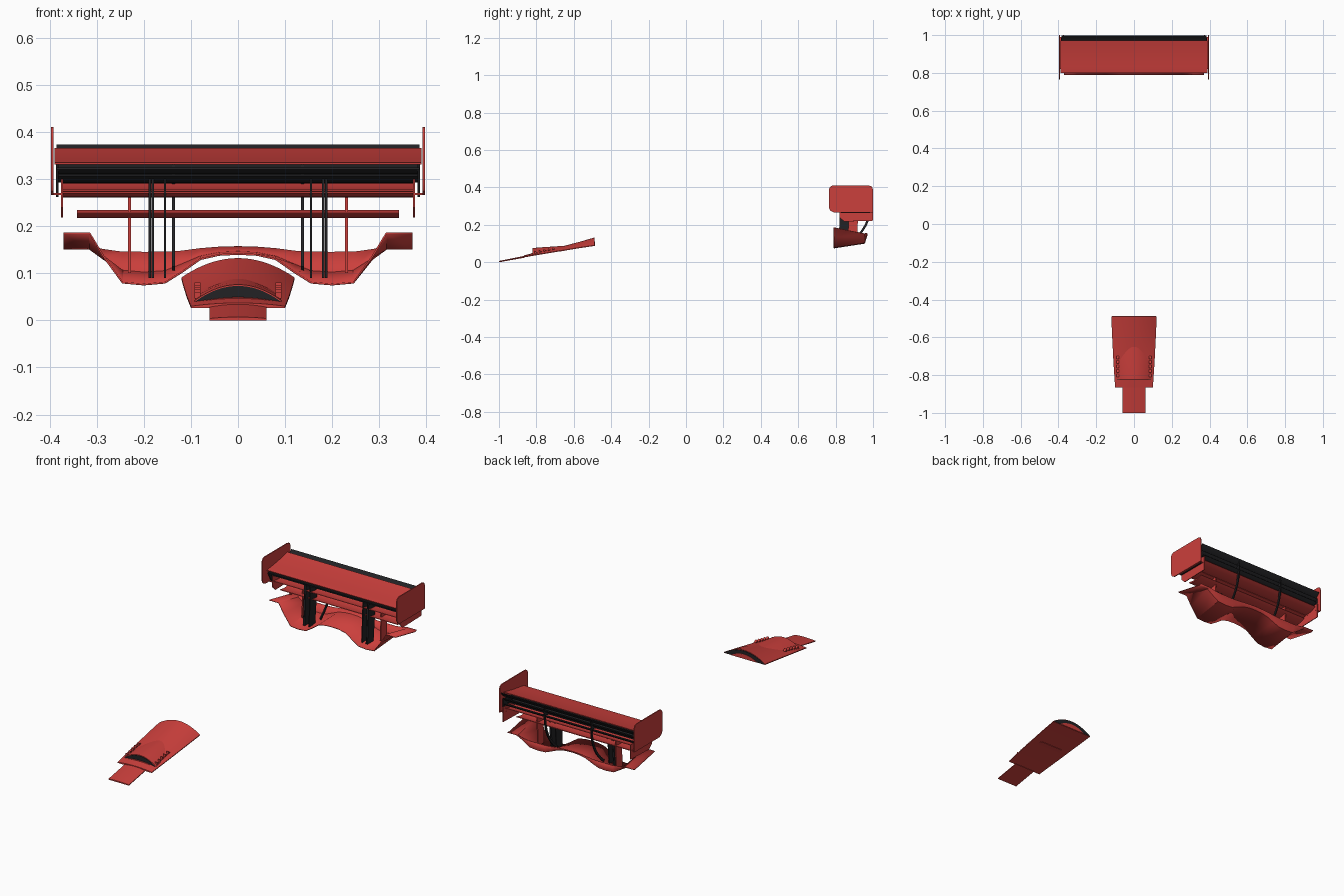
import bpy, bmesh, math
from mathutils import Vector

if "Cube" in bpy.data.objects:
    bpy.data.objects.remove(bpy.data.objects["Cube"])


def material(name, rgb):
    m = bpy.data.materials.new(name)
    m.diffuse_color = (*rgb, 1)
    m.use_nodes = True
    m.node_tree.nodes["Principled BSDF"].inputs["Base Color"].default_value = m.diffuse_color
    return m


RED = material("red_paint", (0.60, 0.05, 0.045))
BLACK = material("black_carbon", (0.016, 0.016, 0.018))


def finish(name, bm, mat, angle=30):
    bmesh.ops.recalc_face_normals(bm, faces=bm.faces)
    me = bpy.data.meshes.new(name)
    bm.to_mesh(me)
    bm.free()
    me.materials.append(mat)
    me.shade_smooth()
    me.set_sharp_from_angle(angle=math.radians(angle))
    ob = bpy.data.objects.new(name, me)
    bpy.context.collection.objects.link(ob)
    return ob


def loft(name, rings, mat, closed=True, caps=True):
    bm = bmesh.new()
    vs = [[bm.verts.new(p) for p in r] for r in rings]
    n = len(rings[0])
    for a, b in zip(vs, vs[1:]):
        for i in range(n if closed else n - 1):
            j = (i + 1) % n
            bm.faces.new((a[i], a[j], b[j], b[i]))
    if caps and closed:
        bm.faces.new(vs[0])
        bm.faces.new(vs[-1])
    return finish(name, bm, mat)


def plate(name, x, thick, pts, mat):
    # side outline in (y, z), given thickness across x
    return loft(name, [[(x + s * thick / 2, y, z) for y, z in pts] for s in (-1, 1)], mat)


def ribbon(path, thick, taper=True):
    # thickens a (y, z) path into a closed outline
    pts = [Vector(p) for p in path]
    up, lo = [], []
    for i, p in enumerate(pts):
        d = (pts[min(i + 1, len(pts) - 1)] - pts[max(i - 1, 0)]).normalized()
        t = i / (len(pts) - 1)
        w = thick / 2 * ((0.35 + 1.3 * math.sqrt(t) * (1 - t)) if taper else 1)
        n = Vector((-d.y, d.x)) * w
        up.append(p + n)
        lo.append(p - n)
    return [tuple(p) for p in up + lo[::-1]]


def bezier(a, b, c, n=10):
    return [tuple((1 - t) ** 2 * a[k] + 2 * t * (1 - t) * b[k] + t * t * c[k] for k in (0, 1))
            for t in [i / n for i in range(n + 1)]]


def wing(name, half, a, b, c, thick, mat):
    return plate(name, 0, 2 * half, ribbon(bezier(a, b, c), thick), mat)


def dome(y, half, bottom, edge, crown, n=24):
    # flat-bottomed section with an arched top
    top = []
    for i in range(n + 1):
        t = -1 + 2 * i / n
        top.append((t * half, y, edge + (crown - edge) * (1 - t * t)))
    return [(-half, y, bottom)] + top + [(half, y, bottom)]


# Nose: narrow tip and wide body
loft("nose_tip", [dome(-1.0, .06, 0, .004, .007), dome(-.86, .06, .025, .029, .035)], RED)
loft("nose_body", [dome(-.865, .10, .026, .030, .037), dome(-.82, .103, .034, .038, .048),
                   dome(-.73, .109, .049, .053, .068), dome(-.65, .113, .062, .066, .088),
                   dome(-.57, .117, .075, .079, .109), dome(-.49, .12, .087, .091, .132)], RED)

# Nose scoop with dark intake
loft("nose_scoop", [dome(-.82, .092, .036, .042, .076), dome(-.77, .09, .046, .05, .080),
                    dome(-.71, .083, .055, .058, .084), dome(-.65, .065, .06, .068, .088)], RED)
loft("scoop_intake", [dome(-.822, .089, .040, .041, .073), dome(-.815, .089, .040, .041, .073)], BLACK)
loft("intake_floor", [dome(-.826, .09, .036, .038, .049), dome(-.81, .09, .038, .040, .050)], RED)

# Small louvres beside the scoop
for s in (-1, 1):
    for i in range(5):
        y = -.81 + i * .024
        z = .046 + i * .005
        plate("louvre", s * .086, .012, [(y, z), (y + .016, z + .005), (y, z + .014)], RED)

# Rear bulkhead of the nose
loft("nose_rear_frame", [dome(-.491, .116, .089, .092, .129), dome(-.488, .116, .089, .092, .129)], BLACK)
loft("nose_rear_panel", [dome(-.489, .075, .088, .090, .112), dome(-.4865, .075, .088, .090, .112)], RED)

# Rear wing planes
wing("main_plane", .39, (.80, .333), (.88, .338), (.972, .364), .010, RED)
wing("main_plane_leading_edge", .385, (.802, .322), (.83, .310), (.90, .318), .012, BLACK)
wing("lower_black_plane", .385, (.815, .308), (.87, .285), (.955, .310), .012, BLACK)
wing("middle_rear_flap", .385, (.93, .312), (.965, .318), (.985, .340), .009, BLACK)
wing("upper_rear_flap", .385, (.955, .340), (.98, .348), (.998, .372), .009, BLACK)
wing("rear_lip", .372, (.945, .293), (.97, .296), (.992, .314), .008, BLACK)

# Red lower slats
wing("upper_slat_front", .372, (.825, .272), (.865, .258), (.91, .270), .008, RED)
wing("upper_slat_rear", .372, (.895, .276), (.94, .268), (.985, .290), .008, RED)
wing("lower_slat", .342, (.84, .228), (.885, .212), (.935, .233), .009, RED)

# Diffuser: half profiles (x, front z, rear z, rear lip z), mirrored
half = [(0, .141, .145, .156), (.04, .139, .143, .155), (.08, .130, .135, .152), (.12, .102, .118, .147),
        (.155, .080, .104, .145), (.20, .076, .101, .145), (.245, .080, .105, .145),
        (.285, .135, .130, .150), (.315, .185, .152, .156), (.37, .185, .152, .156)]
full = [(-x, a, b, c) for x, a, b, c in half[:0:-1]] + half
diffuser = loft("diffuser", [[(x, .79, a) for x, a, b, c in full],
                             [(x, .955, b) for x, a, b, c in full],
                             [(x, .968, c) for x, a, b, c in full]], RED, closed=False)
sol = diffuser.modifiers.new("thickness", 'SOLIDIFY')
sol.thickness = .004
sol.offset = 0

for s in (-1, 1):
    # End plates and strakes
    corner = [(.765 + .022 * (1 - math.cos(a)), .388 + .022 * math.sin(a))
              for a in [i * math.pi / 12 for i in range(7)]]
    plate("end_plate", s * .3945, .005,
          corner + [(.978, .41), (.994, .404), (1.0, .388), (1.0, .266), (.79, .266), (.772, .275), (.765, .29)], RED)
    plate("lower_end_plate", s * .3735, .004,
          [(.82, .30), (1.0, .30), (1.0, .222), (.845, .218), (.822, .24)], RED)
    plate("end_plate_strake", s * .384, .005,
          [(.80, .32), (.985, .335), (.985, .262), (.83, .262)], BLACK)
    plate("end_plate_shelf", s * .382, .022,
          [(.82, .266), (.99, .266), (.99, .270), (.82, .270)], RED)

    # Vertical supports
    for x in (.155, .181, .187):
        plate("wing_support", s * x, .005,
              [(.815, .09), (.865, .09), (.875, .20), (.885, .30), (.825, .30), (.82, .20)], BLACK)
    plate("red_support", s * .23, .006, [(.865, .10), (.915, .10), (.92, .265), (.87, .265)], RED)

    # Curved rear braces
    path = bezier((.985, .345), (1.0, .20), (.885, .11), 14)
    plate("curved_brace", s * .137, .006, ribbon(path, .012, False), BLACK)
    plate("brace_head", s * .137, .006, [(.94, .305), (.985, .315), (.999, .368), (.985, .35)], BLACK)
